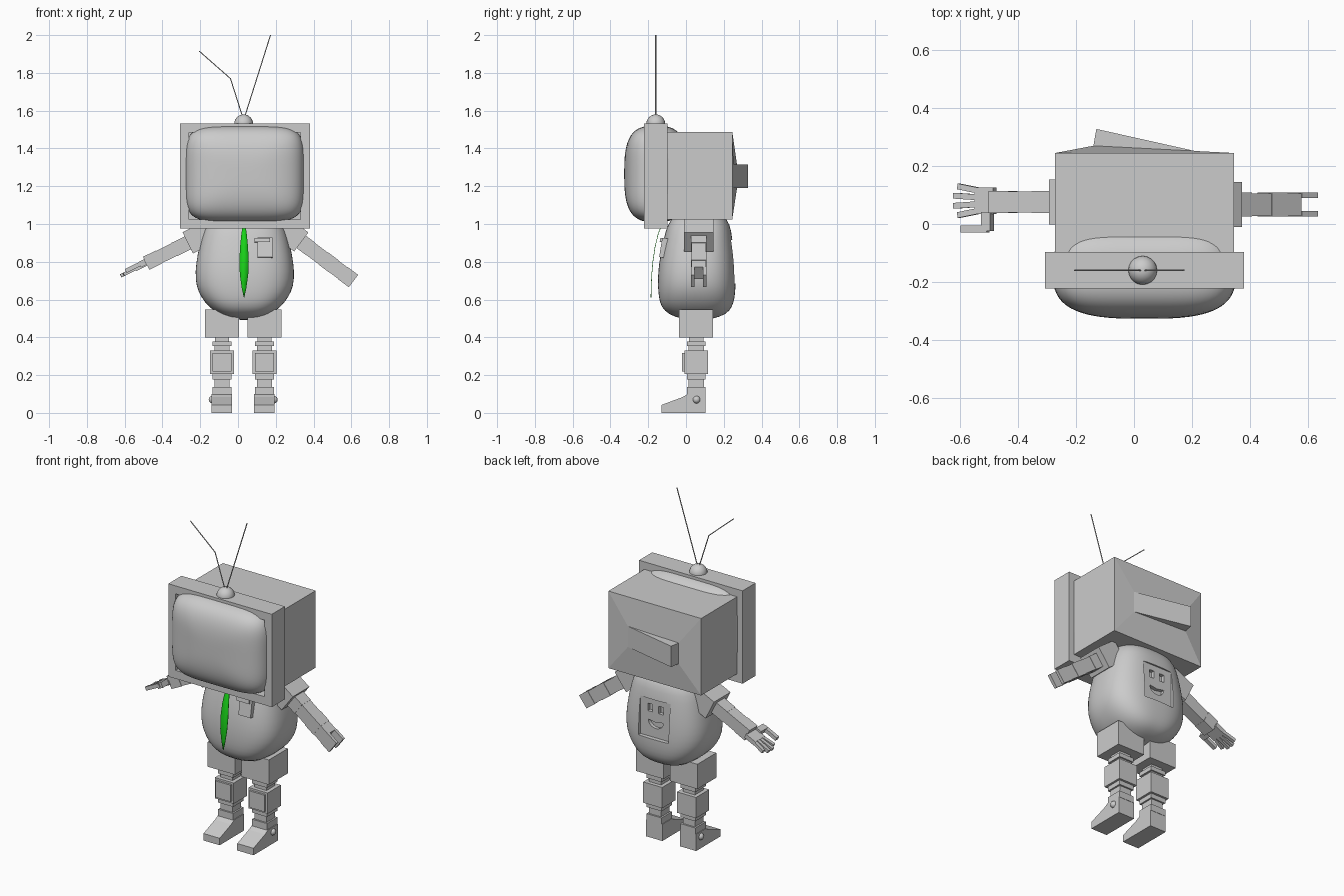
import bpy, bmesh, math
from mathutils import Matrix, Vector

if "Cube" in bpy.data.objects:
    bpy.data.objects.remove(bpy.data.objects["Cube"])

CX = 0.036  # centre line of head and body


def mesh(name, verts, faces, smooth=None):
    me = bpy.data.meshes.new(name)
    me.from_pydata([tuple(v) for v in verts], [], faces)
    bm = bmesh.new()
    bm.from_mesh(me)
    bmesh.ops.recalc_face_normals(bm, faces=bm.faces)
    bm.to_mesh(me)
    bm.free()
    ob = bpy.data.objects.new(name, me)
    bpy.context.collection.objects.link(ob)
    if smooth:
        shade(ob, smooth)
    return ob


def select(ob):
    bpy.ops.object.select_all(action='DESELECT')
    ob.select_set(True)
    bpy.context.view_layer.objects.active = ob


def shade(ob, angle=40):
    select(ob)
    bpy.ops.object.shade_smooth_by_angle(angle=math.radians(angle))


BOX_FACES = [(0, 1, 3, 2), (4, 6, 7, 5), (0, 4, 5, 1), (2, 3, 7, 6), (0, 2, 6, 4), (1, 5, 7, 3)]


def box(name, lo, hi, mat=Matrix()):
    v = [mat @ Vector((x, y, z)) for x in (lo[0], hi[0]) for y in (lo[1], hi[1]) for z in (lo[2], hi[2])]
    return mesh(name, v, BOX_FACES)


def prism(name, pts, axis, a, b):
    """Extrude a 2D outline along x (points are y,z) or y (points are x,z)."""
    n = len(pts)
    put = (lambda p, t: (t, p[0], p[1])) if axis == 'x' else (lambda p, t: (p[0], t, p[1]))
    v = [put(p, a) for p in pts] + [put(p, b) for p in pts]
    f = [tuple(range(n)), tuple(range(n, 2 * n))]
    f += [(i, (i + 1) % n, n + (i + 1) % n, n + i) for i in range(n)]
    return mesh(name, v, f)


def cut(ob, cutter):
    m = ob.modifiers.new("cut", 'BOOLEAN')
    m.operation, m.solver, m.object = 'DIFFERENCE', 'EXACT', cutter
    select(ob)
    bpy.ops.object.modifier_apply(modifier=m.name)
    bpy.data.objects.remove(cutter)


def ball(name, r, loc):
    bpy.ops.mesh.primitive_uv_sphere_add(segments=20, ring_count=12, radius=r, location=loc)
    bpy.context.object.name = name
    shade(bpy.context.object)


# Head: bezel with opening
bezel = box("screen_bezel", (-0.308, -0.222, 0.975), (0.38, -0.097, 1.533))
cut(bezel, box("bezel_cutter", (-0.26, -0.4, 1.025), (0.332, 0.1, 1.485)))

# Head: rear case with tapered back and wedge vent
rect = lambda x0, x1, y0, y1, z0, z1: [(x0, y0, z0), (x0, y0, z1), (x1, y1, z1), (x1, y1, z0)]
v = rect(-0.272, 0.345, -0.1, -0.1, 1.025, 1.488) + rect(-0.272, 0.345, 0.245, 0.245, 1.025, 1.488)
v += rect(-0.14, 0.21, 0.27, 0.252, 1.19, 1.315) + [(-0.13, 0.328, 1.19), (-0.13, 0.328, 1.315)]
f = [(0, 1, 2, 3)]
for o in (0, 4):
    f += [(o + i, o + (i + 1) % 4, o + 4 + (i + 1) % 4, o + 4 + i) for i in range(4)]
f += [(8, 12, 13, 9), (12, 11, 10, 13), (8, 11, 12), (9, 13, 10)]
mesh("head_case", v, f)

# Head: bulging screen (cube projected onto a superellipsoid)
bpy.ops.mesh.primitive_cube_add(size=2)
screen = bpy.context.object
screen.name = "screen"
bm = bmesh.new()
bm.from_mesh(screen.data)
bmesh.ops.subdivide_edges(bm, edges=bm.edges, cuts=19, use_grid_fill=True)
for vt in bm.verts:
    x, y, z = vt.co
    r = ((abs(x) ** 5 + abs(z) ** 5) ** 0.6 + abs(y) ** 3) ** (1 / 3)
    vt.co = (CX + 0.316 * x / r, -0.16 + 0.167 * y / r, 1.265 + 0.255 * z / r)
bm.to_mesh(screen.data)
bm.free()
shade(screen, 60)

# Antennas on a dome
ball("antenna_dome", 0.05, (0.03, -0.16, 1.53))
for name, pts in (("antenna_straight", [(0.03, 1.55), (0.172, 2.0)]),
                  ("antenna_bent", [(0.03, 1.55), (-0.04, 1.77), (-0.205, 1.915)])):
    cu = bpy.data.curves.new(name, 'CURVE')
    cu.dimensions, cu.bevel_depth, cu.bevel_resolution = '3D', 0.003, 1
    sp = cu.splines.new('POLY')
    sp.points.add(len(pts) - 1)
    for p, (x, z) in zip(sp.points, pts):
        p.co = (x, -0.16, z, 1)
    bpy.context.collection.objects.link(bpy.data.objects.new(name, cu))

# Body: lofted rounded egg (z, half width, half depth, y centre)
rings = [(1.07, 0.10, 0.08, 0.07), (1.045, 0.165, 0.13, 0.07), (1.0, 0.207, 0.165, 0.068),
         (0.93, 0.23, 0.18, 0.064), (0.84, 0.25, 0.195, 0.06), (0.75, 0.263, 0.205, 0.057),
         (0.67, 0.258, 0.206, 0.057), (0.61, 0.23, 0.201, 0.057), (0.56, 0.19, 0.188, 0.057),
         (0.52, 0.135, 0.152, 0.06), (0.497, 0.07, 0.08, 0.06)]
N = 40
v, f = [], []
for z, hx, hy, cy in rings:
    for i in range(N):
        c, s = math.cos(2 * math.pi * i / N), math.sin(2 * math.pi * i / N)
        e = (abs(c) ** 2.8 + abs(s) ** 2.8) ** (1 / 2.8)
        v.append((CX + hx * c / e, cy + hy * s / e, z))
for k in range(len(rings) - 1):
    f += [(k * N + i, k * N + (i + 1) % N, (k + 1) * N + (i + 1) % N, (k + 1) * N + i) for i in range(N)]
last = (len(rings) - 1) * N
v += [(CX, 0.07, 1.078), (CX, 0.06, 0.49)]
for i in range(N):
    f += [(i, (i + 1) % N, len(v) - 2), (last + i, last + (i + 1) % N, len(v) - 1)]
body = mesh("body", v, f)
body.modifiers.new("sub", 'SUBSURF').levels = 1
select(body)
bpy.ops.object.modifier_apply(modifier="sub")

# Recessed face panel on the back: window, eyes, smile
cut(body, box("panel_cutter", (-0.064, 0.236, 0.685), (0.136, 0.4, 0.915)))
for x in (0.0, 0.072):
    cut(body, box("eye_cutter", (x - 0.016, 0.215, 0.835), (x + 0.016, 0.4, 0.88)))
arc = [(CX + 0.05 * math.cos(a), 0.785 + 0.045 * math.sin(a))
       for a in [math.pi + math.pi * i / 10 for i in range(11)]]
cut(body, prism("smile_cutter", arc + [(CX, 0.776)], 'y', 0.215, 0.4))
shade(body, 35)

# Chest pocket with a slot bar
tilt = Matrix.Translation((0.142, -0.128, 0.875)) @ Matrix.Rotation(-0.16, 4, 'X')
box("pocket", (-0.04, -0.006, -0.052), (0.04, 0.03, 0.052), tilt)
box("pocket_bar", (-0.055, -0.016, 0.028), (0.028, 0.0, 0.05), tilt)

# Green tie: thin curved leaf
prof = [(1.0, -0.128, 0.006), (0.95, -0.148, 0.014), (0.88, -0.165, 0.021), (0.8, -0.177, 0.025),
        (0.73, -0.183, 0.022), (0.66, -0.186, 0.012), (0.61, -0.187, 0.001)]
v = [(0.032 + s * w, y, z) for z, y, w in prof for s in (-1, 1)]
tie = mesh("tie", v, [(2 * i, 2 * i + 1, 2 * i + 3, 2 * i + 2) for i in range(len(prof) - 1)], 60)
tie.modifiers.new("thick", 'SOLIDIFY').thickness = 0.003
green = bpy.data.materials.new("tie_green")
green.diffuse_color = (0.01, 0.65, 0.01, 1)
green.use_nodes = True
green.node_tree.nodes["Principled BSDF"].inputs["Base Color"].default_value = green.diffuse_color
tie.data.materials.append(green)


# Arms: sleeve plus stacked square segments; local x runs along the arm, local z across it
def arm(side, start, d, w, stops):
    d = Vector(d).normalized()
    y = Vector((0, 1, 0))
    m = Matrix((d, y, d.cross(y))).transposed().to_4x4()
    m.translation = start
    box(side + "_sleeve", (-0.14, -0.078, -0.063), (0, 0.078, 0.063), m)
    for i, (a, b) in enumerate(zip(stops, stops[1:])):
        h = w / 2 - 0.002 * (i % 2)
        box(f"{side}_arm_segment_{i}", (a, -h, -h), (b, h, h), m)
    return m


# Claw arm
m = arm("claw", (0.335, 0.067, 0.905), (0.8, 0, -0.6), 0.082, [-0.02, 0.06, 0.145, 0.215, 0.275])
for s in (-1, 1):
    lo, hi = sorted((s * 0.022, s * 0.041))
    box("claw_prong", (0.275, lo, -0.041), (0.345, hi, 0.041), m)

# Hand arm (local z points down here)
m = arm("hand", (-0.266, 0.076, 0.9), (-0.898, 0, -0.44), 0.076, [-0.02, 0.08, 0.17, 0.245])
box("palm", (0.24, -0.042, -0.012), (0.31, 0.05, 0.014), m)
for i in range(4):
    off, ang = -0.031 + 0.0235 * i, -0.18 + 0.12 * i
    fm = m @ Matrix.Translation((0.3, off, 0)) @ Matrix.Rotation(ang, 4, 'Z')
    box("finger", (0, -0.01, -0.009), (0.095 if i in (1, 2) else 0.08, 0.01, 0.01), fm)
box("thumb_base", (0.245, -0.1, -0.024), (0.28, -0.035, 0.008), m)
box("thumb", (0.26, -0.106, -0.022), (0.36, -0.082, 0.0), m)

# Legs: shorts, stacked joints, knee block, foot (half width, z bottom, z top)
stack = [(0.038, 0.375, 0.41), (0.05, 0.353, 0.378), (0.04, 0.325, 0.355), (0.063, 0.205, 0.33),
         (0.05, 0.178, 0.207), (0.04, 0.133, 0.18), (0.05, 0.098, 0.138)]
foot = [(-0.13, 0), (0.102, 0), (0.102, 0.1), (0.01, 0.1), (-0.02, 0.083), (-0.13, 0.042)]
for side, s in (("left", -1), ("right", 1)):
    x, y = 0.0275 + 0.1125 * s, 0.054
    box(side + "_shorts", (x - 0.091, -0.037, 0.398), (x + 0.091, 0.143, 0.547))
    for i, (h, z0, z1) in enumerate(stack):
        box(f"{side}_leg_block_{i}", (x - h, y - h, z0), (x + h, y + h, z1))
    box(side + "_knee_plate", (x - 0.05, y - 0.075, 0.218), (x + 0.05, y, 0.318))
    prism(side + "_foot", foot, 'x', x - 0.054, x + 0.054)
    ball(side + "_ankle_bolt", 0.02, (x + s * 0.05, 0.056, 0.07))
